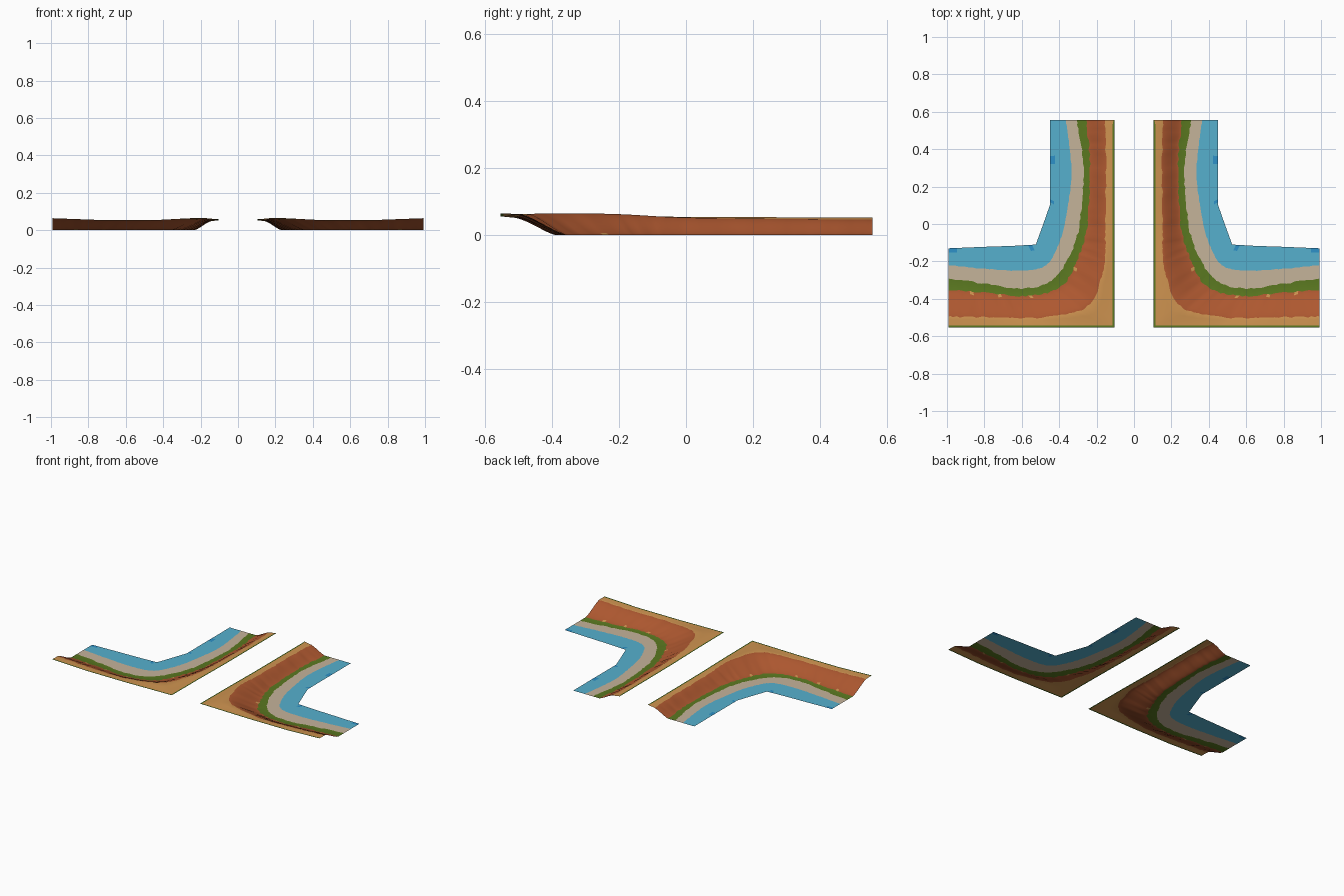
import bpy, math, random

if "Cube" in bpy.data.objects:
    bpy.data.objects.remove(bpy.data.objects["Cube"])

random.seed(4)
SEG = 12  # steps between stations


def material(name, r, g, b):
    lin = [((c / 255 + 0.055) / 1.055) ** 2.4 for c in (r, g, b)]
    m = bpy.data.materials.new(name)
    m.diffuse_color = (*lin, 1)
    m.use_nodes = True
    m.node_tree.nodes["Principled BSDF"].inputs["Base Color"].default_value = m.diffuse_color
    return m


GREEN, TAN, RUST, BEIGE, BLUE, DEEP = range(6)
MATS = [material("grass_green", 90, 120, 32), material("sandy_tan", 206, 147, 80),
        material("rust_earth", 174, 88, 48), material("beige_shore", 197, 179, 154),
        material("water_blue", 86, 176, 206), material("deep_water_blue", 45, 145, 200)]

# Contour lines of one bank, from the outer edge to the water edge,
# each given at eight matching stations along the bend
outer = [(.105, .555), (.105, .3), (.105, 0), (.105, -.25), (.105, -.553), (.45, -.553), (.75, -.553), (.993, -.553)]
cliff = [(.155, .555), (.15, .3), (.155, 0), (.16, -.22), (.25, -.44), (.5, -.5), (.75, -.5), (.993, -.495)]
foot = [(.255, .555), (.235, .3), (.25, 0), (.295, -.17), (.39, -.335), (.58, -.385), (.78, -.367), (.993, -.355)]
shore = [(.305, .555), (.27, .3), (.285, .05), (.325, -.13), (.43, -.295), (.58, -.345), (.78, -.322), (.993, -.29)]
wet = [(.365, .555), (.335, .3), (.36, .05), (.40, -.1), (.47, -.22), (.6, -.25), (.79, -.24), (.993, -.22)]
inner = [(.45, .555), (.45, .3), (.45, .1), (.485, 0), (.525, -.11), (.65, -.117), (.8, -.122), (.993, -.13)]
lip_z = [.053, .053, .054, .058, .06, .055, .055, .064]
cliff_z = [.046, .048, .052, .063, .064, .052, .053, .063]


def raised(pts, zs):
    return [(x, y, z) for (x, y), z in zip(pts, zs)]


def sample(pts, smooth=True, wiggle=0.0):
    """Points along a contour, curved or straight, with an uneven edge."""
    out = []
    n = len(pts) - 1
    for i in range(n * SEG + 1):
        k = min(i // SEG, n - 1)
        t = i / SEG - k
        a, b, c, d = (pts[max(0, min(n, k + o))] for o in (-1, 0, 1, 2))
        if smooth:
            p = [.5 * (2 * q + (r - o) * t + (2 * o - 5 * q + 4 * r - s) * t * t
                       + (3 * q - o - 3 * r + s) * t ** 3) for o, q, r, s in zip(a, b, c, d)]
        else:
            p = [q + (r - q) * t for q, r in zip(b, c)]
        w = random.uniform(-wiggle, wiggle)
        if 0 < i < n * SEG:
            length = math.hypot(c[0] - b[0], c[1] - b[1])
            p[0] += w * (b[1] - c[1]) / length
            p[1] += w * (c[0] - b[0]) / length
        out.append(p)
    return out


flat = [0] * 8
edge = sample(raised(outer, lip_z), False)
rim = [[x + .009, y + (.009 if i >= 4 * SEG - 1 else 0), z] for i, (x, y, z) in enumerate(edge)]
for p in rim[5 * SEG:]:
    p[0] -= .009
rim[0][0] = .109
lines = [edge, rim,
         sample(raised(cliff, cliff_z), wiggle=.004), sample(raised(foot, flat), wiggle=.005),
         sample(raised(shore, flat), wiggle=.004), sample(raised(wet, flat), wiggle=.002),
         sample(raised(inner, flat), False)]
# Each band: colour and number of rows across it
bands = [(GREEN, 1), (TAN, 3), (RUST, 8), (GREEN, 1), (BEIGE, 2), (BLUE, 4)]

# Rows of points across the bank
rows, row_mat = [lines[0]], []
for b, (col, count) in enumerate(bands):
    for s in range(1, count + 1):
        t = s / count
        tz = .6 * t + .4 * t * t * (3 - 2 * t) if col == RUST else t
        rows.append([(p[0] + (q[0] - p[0]) * t, p[1] + (q[1] - p[1]) * t, p[2] + (q[2] - p[2]) * tz)
                     for p, q in zip(lines[b], lines[b + 1])])
        row_mat.append(col)
N = len(lines[0])
LAST_RUST = max(j for j, m in enumerate(row_mat) if m == RUST)
SPECKS = {40, 58, 68, 76}                       # tan spots at the slope foot
POOLS = {9, 10, 22, 50, 51, 81, 82, 83}         # deeper water along the inner edge


def build_bank(name, side):
    verts = [(side * x, y, z) for row in rows for x, y, z in row]
    faces, mats = [], []
    for j, col in enumerate(row_mat):
        for i in range(N - 1):
            f = (j * N + i, (j + 1) * N + i, (j + 1) * N + i + 1, j * N + i + 1)
            faces.append(f[::-1] if side > 0 else f)
            if j == LAST_RUST and i in SPECKS:
                col_i = TAN
            elif j == len(row_mat) - 1 and i in POOLS:
                col_i = DEEP
            else:
                col_i = col
            mats.append(col_i)
    me = bpy.data.meshes.new(name)
    me.from_pydata(verts, [], faces)
    for m in MATS:
        me.materials.append(m)
    for p, m in zip(me.polygons, mats):
        p.material_index = m
        p.use_smooth = True
    # keep the land facing upward
    if sum(p.normal.z for p in me.polygons) < 0:
        me.flip_normals()
    me.update()
    ob = bpy.data.objects.new(name, me)
    bpy.context.collection.objects.link(ob)


# The two mirrored river banks
for name, side in (("right_river_bank", 1), ("left_river_bank", -1)):
    build_bank(name, side)
